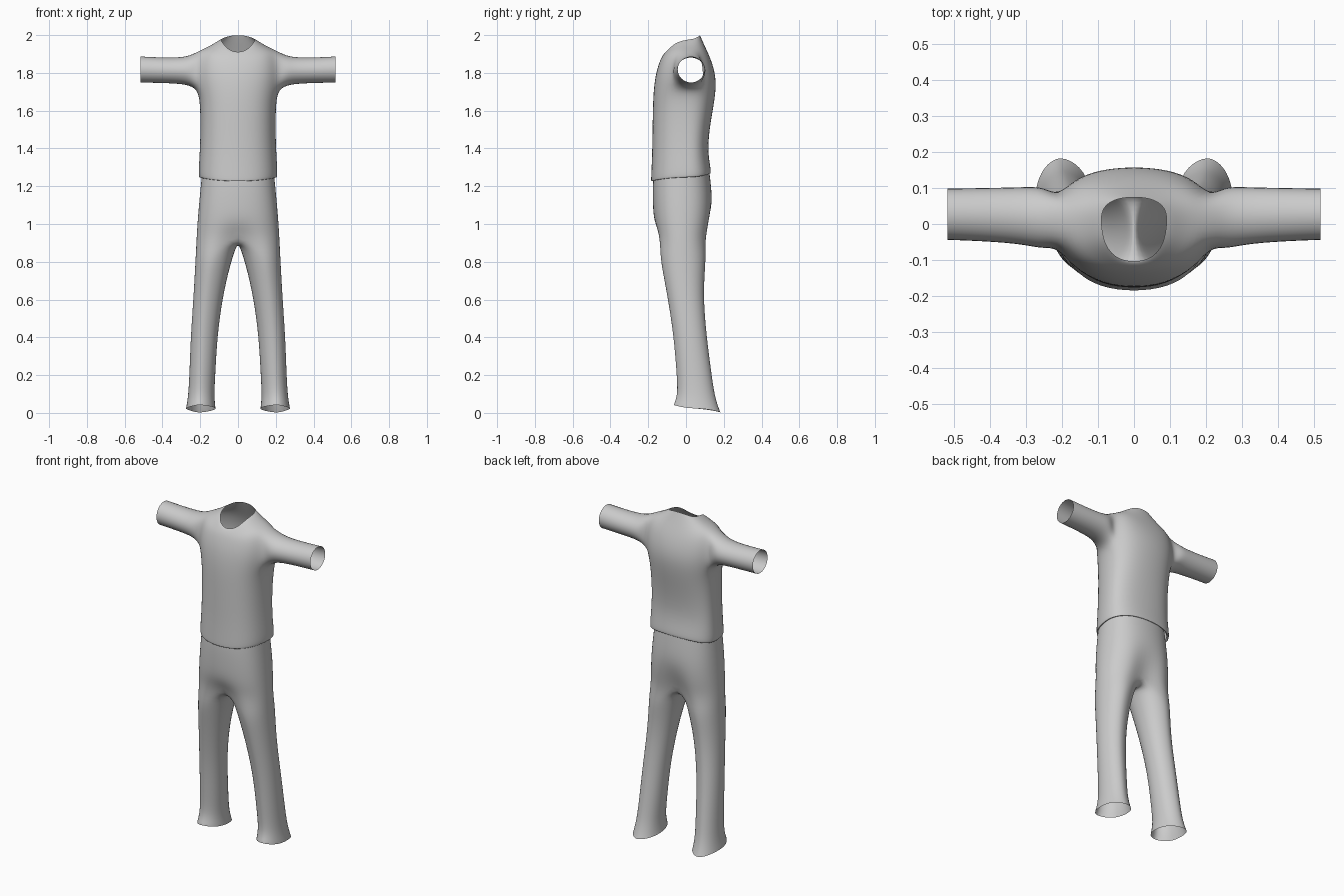
import bpy, bmesh
from math import sin, cos, radians, copysign

if "Cube" in bpy.data.objects:
    bpy.data.objects.remove(bpy.data.objects["Cube"])

HALF = [-90 + 22.5 * i for i in range(9)]      # front centre -> side -> back centre
LEG = HALF + [135, 180, 225]                   # closed leg ring


def ring(angles, x0, w, yf, yb, cy, zf, zs, zb, n=2.4, s=1.025):
    """Points of a squarish oval; zf/zs/zb are the heights at front, side and back."""
    pts = []
    for a in angles:
        c, t = cos(radians(a)), sin(radians(a))
        px = copysign(abs(c) ** (2 / n), c) if abs(c) > 1e-6 else 0.0
        py = abs(t) ** (2 / n)
        ye, ze = (yf, zf) if t < 0 else (yb, zb)
        pts.append((x0 + w * s * px, cy + (ye - cy) * py * s, zs + (ze - zs) * t * t))
    return pts


def add(bm, pts):
    return [bm.verts.new(p) for p in pts]


def bridge(bm, a, b, closed=False, skip=()):
    n = len(a)
    for i in range(n if closed else n - 1):
        if i not in skip:
            j = (i + 1) % n
            bm.faces.new((a[i], a[j], b[j], b[i]))


def finish(bm, name):
    for v in [v for v in bm.verts if not v.link_faces]:
        bm.verts.remove(v)
    bmesh.ops.recalc_face_normals(bm, faces=bm.faces)
    # open cloth: make the outermost face point outwards
    f = max(bm.faces, key=lambda f: f.calc_center_median().y)
    if f.normal.y < 0:
        bmesh.ops.reverse_faces(bm, faces=bm.faces)
    me = bpy.data.meshes.new(name)
    bm.to_mesh(me)
    bm.free()
    for p in me.polygons:
        p.use_smooth = True
    ob = bpy.data.objects.new(name, me)
    bpy.context.collection.objects.link(ob)
    m = ob.modifiers.new("mirror", 'MIRROR')
    m.use_clip = True
    m.merge_threshold = 0.001
    sub = ob.modifiers.new("smooth", 'SUBSURF')
    sub.levels = sub.render_levels = 2
    return ob


# Shirt: half torso from the hem to the neck, armhole left open for the sleeve
bm = bmesh.new()
torso = [  # width, front y, back y, z front, z side, z back
    (.192, -.172, .120, 1.235, 1.255, 1.275),
    (.205, -.184, .130, 1.220, 1.242, 1.264),
    (.209, -.184, .132, 1.240, 1.262, 1.285),
    (.201, -.178, .113, 1.370, 1.380, 1.390),
    (.197, -.176, .126, 1.520, 1.520, 1.520),
    (.200, -.174, .148, 1.640, 1.640, 1.640),
    (.212, -.169, .159, 1.725, 1.708, 1.730),
    (.225, -.158, .153, 1.800, 1.800, 1.800),
    (.205, -.138, .132, 1.860, 1.918, 1.868),
    (.145, -.124, .102, 1.888, 1.945, 1.935),
    (.105, -.110, .080, 1.906, 1.970, 1.985),
    (.090, -.103, .074, 1.908, 1.977, 2.000),
]
rings = [add(bm, ring(HALF, 0, w, yf, yb, .015, zf, zs, zb))
         for w, yf, yb, zf, zs, zb in torso]
for k in range(len(rings) - 1):
    bridge(bm, rings[k], rings[k + 1], skip=(3, 4) if k in (6, 7) else ())

# Sleeve grown from the armhole
A, B, C = rings[6:9]
prev = [A[3], A[4], A[5], B[5], C[5], C[4], C[3], B[3]]
for x, cy, cz, ry, rz in [(.255, .018, 1.812, .088, .080), (.310, .023, 1.812, .080, .070),
                          (.410, .026, 1.814, .075, .068), (.517, .027, 1.818, .072, .070)]:
    r = add(bm, [(x, cy + 1.09 * ry * cos(radians(a)), cz + 1.09 * rz * sin(radians(a)))
                 for a in range(225, 585, 45)])
    bridge(bm, prev, r, closed=True)
    prev = r
finish(bm, "shirt")

# Trousers: half pelvis from the waist to the crotch
bm = bmesh.new()
pelvis = [
    (.190, -.172, .122, 1.245, 1.265, 1.285),
    (.195, -.175, .130, 1.200, 1.210, 1.220),
    (.205, -.175, .140, 1.110, 1.110, 1.110),
    (.213, -.170, .134, 1.010, 1.010, 1.010),
    (.218, -.155, .120, .940, .930, .930),
]
rings = [add(bm, ring(HALF, 0, w, yf, yb, -.02, zf, zs, zb))
         for w, yf, yb, zf, zs, zb in pelvis]
for a, b in zip(rings, rings[1:]):
    bridge(bm, a, b)
rings[3][8].co.y = .108          # seat cleft
rings[4][8].co.y = .075
rings[4][0].co.y = -.120         # front fold
prev = rings[4] + add(bm, [(0, y, .908) for y in (.04, -.02, -.08)])

# Leg: x inner, x outer, front y, back y, z front, z side, z back
for xi, xo, yf, yb, zf, zs, zb in [
        (.018, .222, -.140, .108, .840, .840, .840),
        (.050, .228, -.120, .098, .730, .730, .730),
        (.080, .236, -.094, .094, .590, .590, .590),
        (.105, .249, -.066, .109, .410, .410, .410),
        (.116, .256, -.050, .135, .210, .210, .210),
        (.122, .262, -.044, .152, .100, .095, .090),
        (.116, .272, -.063, .176, .052, .035, .018),
        (.114, .274, -.065, .183, .043, .023, .001)]:
    r = add(bm, ring(LEG, (xi + xo) / 2, (xo - xi) / 2, yf, yb, (yf + yb) / 2,
                     zf, zs, zb, n=2.1, s=1.035))
    bridge(bm, prev, r, closed=True)
    prev = r
finish(bm, "trousers")
